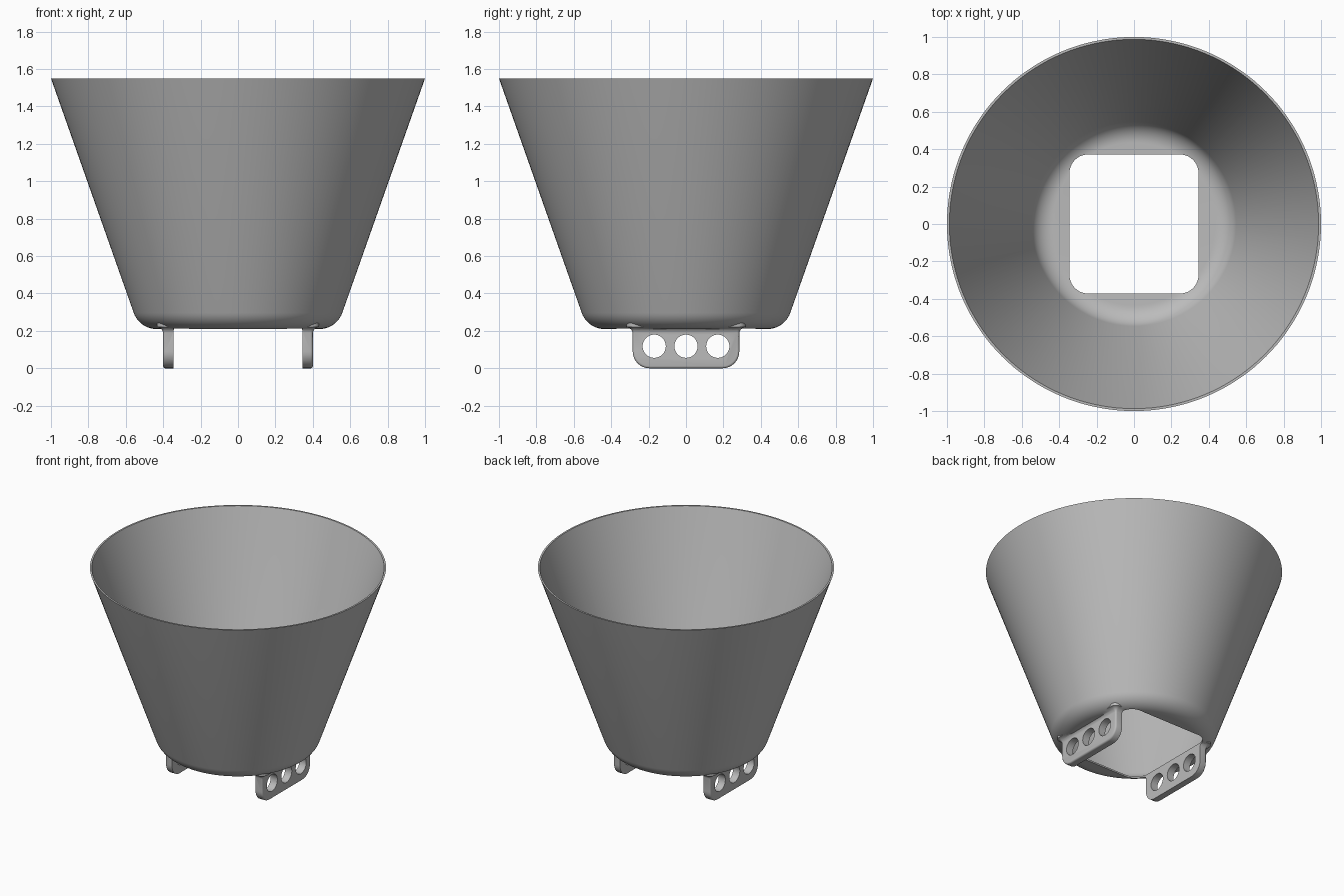
import bpy, bmesh, math
from mathutils import Matrix, Vector

if "Cube" in bpy.data.objects:
    bpy.data.objects.remove(bpy.data.objects["Cube"], do_unlink=True)

grey = bpy.data.materials.new("mid grey")
grey.use_nodes = True
grey.diffuse_color = (0.5, 0.5, 0.5, 1)
grey.node_tree.nodes["Principled BSDF"].inputs["Base Color"].default_value = (0.5, 0.5, 0.5, 1)

HEIGHT, FLOOR, WALL = 1.55, 0.21, 0.012
SLOPE = math.atan2(0.353, 1.0)


def make(name, bm):
    bmesh.ops.recalc_face_normals(bm, faces=bm.faces)
    mesh = bpy.data.meshes.new(name)
    bm.to_mesh(mesh)
    bm.free()
    mesh.materials.append(grey)
    obj = bpy.data.objects.new(name, mesh)
    bpy.context.collection.objects.link(obj)
    return obj


def loft(name, rings):
    """Skin a stack of equal-length rings and cap both ends."""
    bm = bmesh.new()
    loops = [[bm.verts.new(p) for p in ring] for ring in rings]
    for a, b in zip(loops, loops[1:]):
        for i in range(len(a)):
            j = (i + 1) % len(a)
            bm.faces.new((a[i], a[j], b[j], b[i]))
    bm.faces.new(loops[0])
    bm.faces.new(loops[-1])
    return make(name, bm)


def rounded_rect(cx, cy, hx, hy, r, z, steps=8):
    pts = []
    for k, (sx, sy) in enumerate(((1, 1), (-1, 1), (-1, -1), (1, -1))):
        for i in range(steps + 1):
            a = math.pi / 2 * (k + i / steps)
            pts.append((cx + sx * (hx - r) + r * math.cos(a),
                        cy + sy * (hy - r) + r * math.sin(a), z))
    return pts


def combine(target, tool, operation):
    mod = target.modifiers.new("combine", 'BOOLEAN')
    mod.operation, mod.object, mod.solver = operation, tool, 'EXACT'
    bpy.context.view_layer.objects.active = target
    bpy.ops.object.modifier_apply(modifier=mod.name)
    bpy.data.objects.remove(tool, do_unlink=True)


def bowl(name, inset, top):
    """Solid cone with a rounded lower edge, shrunk by the wall thickness."""
    sweep = math.pi / 2 - SLOPE
    radius = 0.13 - inset
    cx, cz = 0.435, FLOOR + 0.13
    profile = []
    for i in range(11):
        a = sweep * i / 10
        profile.append((cx + radius * math.sin(a), cz - radius * math.cos(a)))
    r, z = profile[-1]
    profile.append((r + (top - z) * math.tan(SLOPE), top))
    n = 144
    return loft(name, [[(r * math.cos(2 * math.pi * i / n), r * math.sin(2 * math.pi * i / n), z)
                        for i in range(n)] for r, z in profile])


def tab_plate(side):
    """Mounting tab with rounded lower corners and a softened outer edge."""
    bm = bmesh.new()
    half, r, top = 0.285, 0.09, 0.27
    outline = [(half, top), (-half, top)]
    for cy, start in ((-half + r, math.pi), (half - r, 1.5 * math.pi)):
        for i in range(9):
            a = start + math.pi / 2 * i / 8
            outline.append((cy + r * math.cos(a), r + r * math.sin(a)))
    face = bm.faces.new([bm.verts.new((side * 0.32, y, z)) for y, z in outline])
    ext = bmesh.ops.extrude_face_region(bm, geom=[face])
    outer = [v for v in ext["geom"] if isinstance(v, bmesh.types.BMVert)]
    bmesh.ops.translate(bm, verts=outer, vec=(side * 0.08, 0, 0))
    if not face.is_valid or len(bm.faces) < len(outline) + 2:
        bm.faces.new([v for v in bm.verts if v not in outer])
    rim = [e for e in bm.edges if all(v in outer for v in e.verts)]
    bmesh.ops.bevel(bm, geom=rim, offset=0.012, segments=3, profile=0.5, affect='EDGES')
    return make("tab_plate", bm)


def tab_flare(side):
    """Concave fillet that blends the tab into the bowl."""
    r, z0 = 0.04, 0.182
    rings = []
    for i in range(9):
        a = math.pi / 2 * i / 8 * 0.9
        g = r * (1 - math.cos(a)) - 0.001
        rings.append(rounded_rect(side * 0.37, 0, 0.03 + g, 0.285 + g, 0.012 + g,
                                  z0 + r * math.sin(a)))
    g += 0.002
    rings.append(rounded_rect(side * 0.37, 0, 0.03 + g, 0.285 + g, 0.012 + g, 0.27))
    return loft("tab_flare", rings)


def round_cutter(y):
    bm = bmesh.new()
    bmesh.ops.create_cone(bm, cap_ends=True, segments=48, radius1=0.062, radius2=0.062, depth=2,
                          matrix=Matrix.Translation(Vector((0, y, 0.118))) @ Matrix.Rotation(math.pi / 2, 4, 'Y'))
    return make("round_cutter", bm)


# Bowl shell with two tabs joined underneath
cup = bowl("funnel_cup", 0, HEIGHT)
for side in (-1, 1):
    combine(cup, tab_flare(side), 'UNION')
    combine(cup, tab_plate(side), 'UNION')

# Hollow inside, square floor opening and tab holes
combine(cup, bowl("inner_cutter", WALL, HEIGHT + 0.1), 'DIFFERENCE')
combine(cup, loft("opening_cutter", [rounded_rect(0, 0, 0.345, 0.372, 0.1, z, 12)
                                     for z in (-0.1, 0.6)]), 'DIFFERENCE')
for y in (-0.17, 0, 0.17):
    combine(cup, round_cutter(y), 'DIFFERENCE')

# Smooth shading with crisp edges
bpy.ops.object.select_all(action='DESELECT')
cup.select_set(True)
bpy.context.view_layer.objects.active = cup
bpy.ops.object.shade_smooth_by_angle(angle=math.radians(35))
